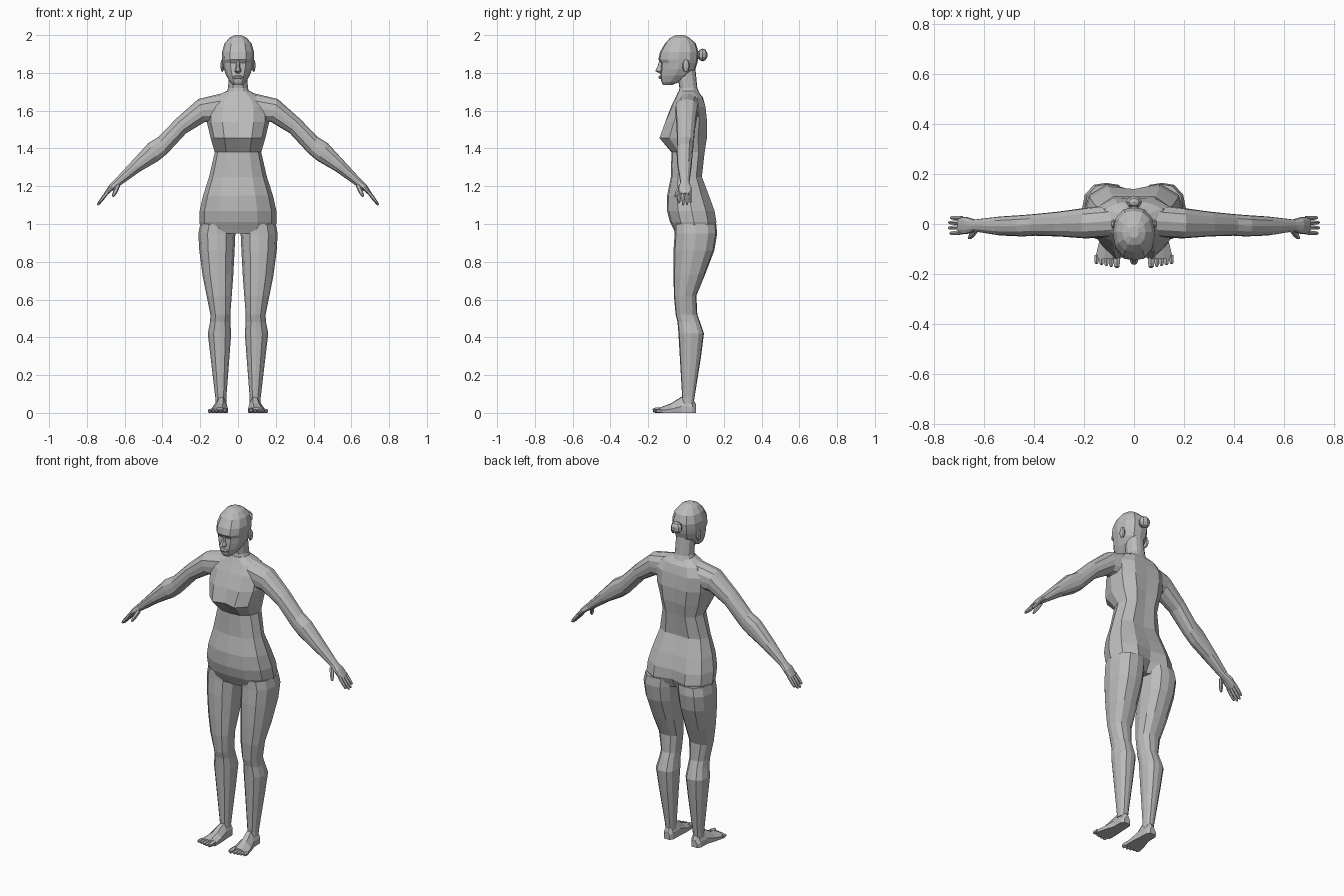
import bpy, bmesh
from mathutils import Vector

if "Cube" in bpy.data.objects:
    bpy.data.objects.remove(bpy.data.objects["Cube"])

grey = bpy.data.materials.new("plain_grey")
grey.use_nodes = True
COLOUR = (0.5, 0.5, 0.5, 1)
grey.diffuse_color = COLOUR
grey.node_tree.nodes["Principled BSDF"].inputs["Base Color"].default_value = COLOUR

# Half of the unit cross-section, from front centre round to back centre
HALF = [(0, -1), (.5, -.93), (.87, -.55), (1, 0), (.87, .58), (.5, .93), (0, 1)]
UNIT = HALF + [(-x, y) for x, y in HALF[-2:0:-1]]


def ring(centre, u, v, dent_front=0, dent_back=0):
    """Cross-section spanned by half-width u and half-depth v."""
    c, u, v = Vector(centre), Vector(u), Vector(v)
    points = []
    for i, (a, b) in enumerate(UNIT):
        dent = dent_front if i == 0 else -dent_back if i == 6 else 0
        points.append(c + u * a + v * b + v.normalized() * dent)
    return points


def level(z, x0, x1, front, back, *dents):
    """Horizontal cross-section between the given limits."""
    return ring(((x0 + x1) / 2, (front + back) / 2, z),
                ((x1 - x0) / 2, 0, 0), (0, (back - front) / 2, 0), *dents)


def finish(name, bm, mirrored):
    bmesh.ops.recalc_face_normals(bm, faces=bm.faces)
    mesh = bpy.data.meshes.new(name)
    bm.to_mesh(mesh)
    bm.free()
    mesh.materials.append(grey)
    obj = bpy.data.objects.new(name, mesh)
    bpy.context.collection.objects.link(obj)
    if mirrored:
        obj.modifiers.new("mirror", "MIRROR").use_mirror_merge = False
    return obj


def loft(name, rings, mirrored=False):
    bm = bmesh.new()
    loops = [[bm.verts.new(p) for p in r] for r in rings]
    n = len(loops[0])
    for a, b in zip(loops, loops[1:]):
        for i in range(n):
            j = (i + 1) % n
            bm.faces.new((a[i], a[j], b[j], b[i]))
    bm.faces.new(loops[0])
    bm.faces.new(loops[-1])
    return finish(name, bm, mirrored)


def digit(name, start, end, r0, r1):
    """Tapered six-sided finger or toe, mirrored to the other side."""
    start, end = Vector(start), Vector(end)
    d = (end - start).normalized()
    u = d.cross(Vector((0, 1, 0)) if abs(d.y) < .8 else Vector((1, 0, 0))).normalized()
    v = d.cross(u)
    hexagon = [(1, 0), (.5, .87), (-.5, .87), (-1, 0), (-.5, -.87), (.5, -.87)]
    stations = [(0, r0), (.55, r0), (.9, r1), (1, r1 * .5)]
    loft(name, [[start.lerp(end, t) + (u * a + v * b) * r for a, b in hexagon]
                for t, r in stations], True)


def ball(name, centre, size, mirrored=False):
    bm = bmesh.new()
    bmesh.ops.create_uvsphere(bm, u_segments=8, v_segments=5, radius=1)
    for vert in bm.verts:
        vert.co = Vector(centre) + Vector(a * b for a, b in zip(vert.co, size))
    return finish(name, bm, mirrored)


# Torso: height, half-width, front, back, front dent, back dent
torso = [
    (.95, .19, -.055, .15, 0, .05), (1.01, .205, -.085, .17, 0, .035),
    (1.07, .203, -.1, .16, 0, .02), (1.15, .185, -.1, .13, 0, .01),
    (1.25, .153, -.08, .09, 0, .01), (1.38, .123, -.077, .105, 0, .012),
    (1.455, .145, -.15, .12, .03, .015), (1.54, .165, -.118, .12, .01, .01),
    (1.62, .165, -.08, .11, 0, .01), (1.67, .13, -.055, .09, 0, 0),
    (1.705, .06, -.04, .06, 0, 0),
]
loft("torso", [level(z, -w, w, *rest) for z, w, *rest in torso])

# Neck
neck = [(1.66, .075, -.045, .085), (1.72, .052, -.035, .06), (1.82, .05, -.05, .05)]
loft("neck", [level(z, -w, w, f, b) for z, w, f, b in neck])

# Head
head = [
    (1.737, .025, -.122, -.07), (1.752, .042, -.13, -.035), (1.785, .062, -.136, .02),
    (1.82, .075, -.134, .05), (1.852, .081, -.132, .06), (1.872, .084, -.146, .064),
    (1.91, .085, -.138, .066), (1.955, .072, -.112, .052), (1.985, .047, -.085, .02),
    (2.0, .018, -.055, -.01),
]
loft("head", [level(z, -w, w, f, b) for z, w, f, b in head])
loft("nose", [level(z, -w, w, f, -.11) for z, w, f in
              [(1.798, .01, -.14), (1.81, .018, -.163), (1.83, .011, -.152), (1.868, .008, -.14)]])
ball("lips", (0, -.134, 1.777), (.026, .012, .01))
ball("ear", (.083, .0, 1.838), (.01, .02, .034), True)
ball("hair_bun", (0, .088, 1.895), (.034, .026, .034))
ball("bun_base", (0, .066, 1.895), (.02, .02, .022))

# Arms: top x z, bottom x z, front, back
arm = [
    (.05, 1.70, .09, 1.53, -.05, .08), (.21, 1.662, .175, 1.54, -.058, .065),
    (.325, 1.56, .275, 1.48, -.05, .05), (.42, 1.462, .375, 1.372, -.047, .04),
    (.475, 1.428, .42, 1.335, -.05, .036), (.56, 1.335, .515, 1.28, -.046, .03),
    (.655, 1.232, .622, 1.205, -.03, .018), (.682, 1.205, .655, 1.185, -.04, .028),
    (.708, 1.165, .69, 1.155, -.04, .03),
]
arm_rings = []
for tx, tz, bx, bz, f, b in arm:
    arm_rings.append(ring(((tx + bx) / 2, (f + b) / 2, (tz + bz) / 2),
                          ((tx - bx) / 2, 0, (tz - bz) / 2), (0, (b - f) / 2, 0)))
loft("arm", arm_rings, True)

# Fingers and thumb
for i, (y, tip) in enumerate([(-.034, .01), (-.014, 0), (.005, .002), (.023, .014)]):
    digit(f"finger_{i + 1}", (.69, y, 1.17), (.744 - tip * .6, y * 1.1, 1.1 + tip), .0095, .007)
digit("thumb", (.635, -.025, 1.205), (.662, -.058, 1.145), .012, .008)

# Legs: height, inner x, outer x, front, back
leg = [
    (1.0, .01, .2, -.06, .16), (.95, .014, .21, -.06, .165), (.86, .018, .205, -.066, .15),
    (.73, .025, .188, -.066, .1), (.62, .033, .166, -.064, .055), (.52, .041, .146, -.055, .06),
    (.48, .041, .148, -.045, .075), (.42, .036, .16, -.04, .095), (.3, .045, .146, -.033, .08),
    (.08, .062, .12, -.02, .045), (.05, .062, .12, -.02, .04),
]
loft("leg", [level(*row) for row in leg], True)

# Feet: y, inner x, outer x, top height
foot = [(.052, .072, .11, .045), (.035, .06, .122, .08), (-.025, .058, .124, .085),
        (-.08, .054, .142, .05), (-.14, .054, .156, .028)]
loft("foot", [[Vector((x0, y, 0)), Vector((x0, y, h * .5)), Vector((x0 * .7 + x1 * .3, y, h)),
               Vector((x0 * .35 + x1 * .65, y, h * .95)), Vector((x1, y, h * .4)),
               Vector((x1, y, 0))] for y, x0, x1, h in foot], True)
for i in range(5):
    r = .015 if i == 0 else .0105
    x = .069 if i == 0 else .072 + i * .0195
    digit(f"toe_{i + 1}", (x, -.125, r), (x, -.176 + .004 * i, r * .9), r, r * .8)
